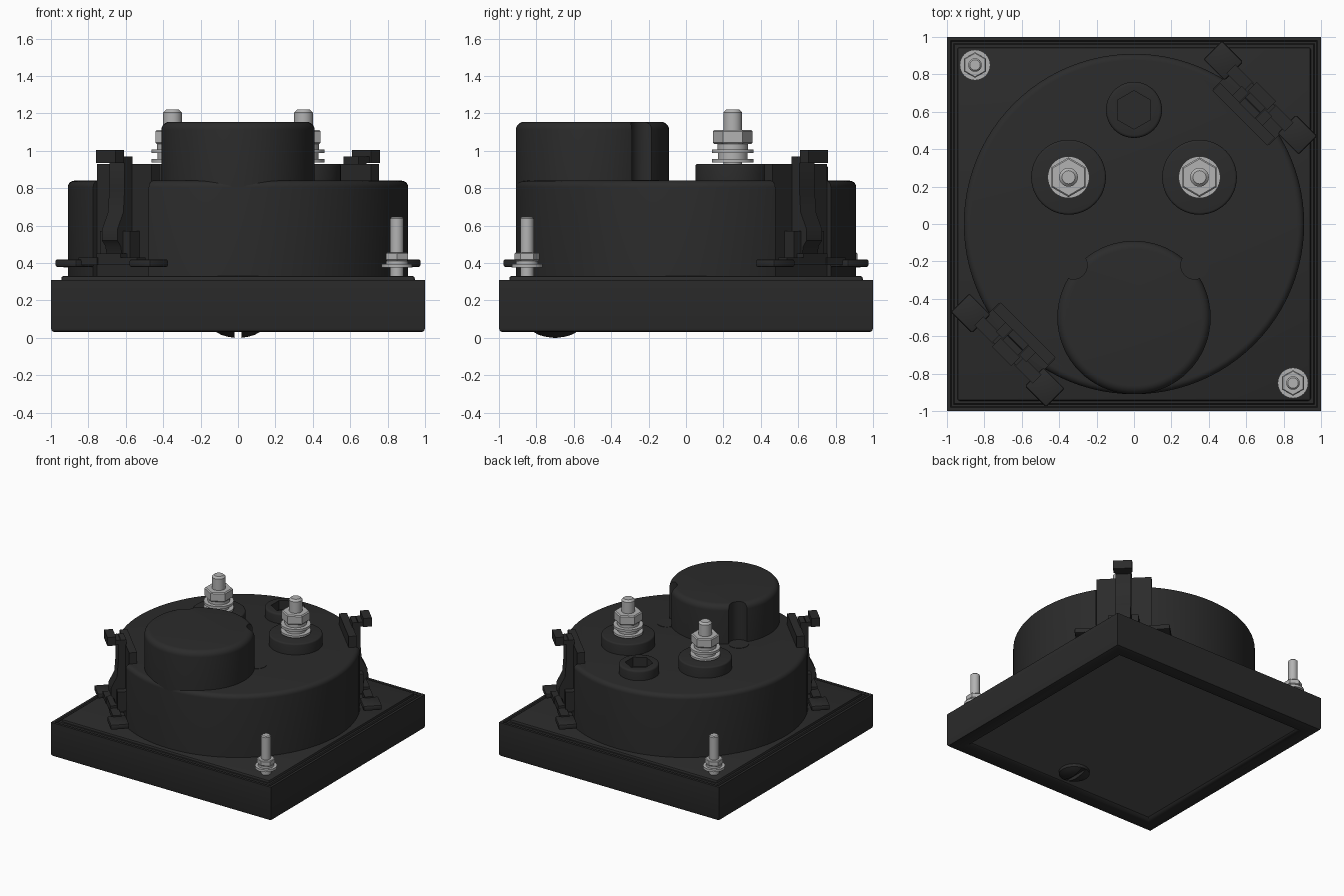
import bpy, bmesh, math
from mathutils import Matrix

if "Cube" in bpy.data.objects:
    bpy.data.objects.remove(bpy.data.objects["Cube"])


def material(name, v):
    m = bpy.data.materials.new(name)
    m.diffuse_color = (v, v, v, 1)
    m.use_nodes = True
    m.node_tree.nodes["Principled BSDF"].inputs["Base Color"].default_value = m.diffuse_color
    return m


BLACK, GLASS, STEEL = material("black", 0.024), material("pane_grey", 0.085), material("steel", 0.45)


def finish(bm, name, mat, loc=(0, 0, 0), rot=0.0, bevel=0.0, angle=35):
    bmesh.ops.recalc_face_normals(bm, faces=bm.faces)
    me = bpy.data.meshes.new(name)
    bm.to_mesh(me)
    bm.free()
    me.transform(Matrix.Translation(loc) @ Matrix.Rotation(rot, 4, 'Z'))
    ob = bpy.data.objects.new(name, me)
    bpy.context.collection.objects.link(ob)
    me.materials.append(mat)
    bpy.ops.object.select_all(action='DESELECT')
    ob.select_set(True)
    bpy.context.view_layer.objects.active = ob
    if bevel:
        mod = ob.modifiers.new("bevel", 'BEVEL')
        mod.width, mod.segments = bevel, 2
        bpy.ops.object.modifier_apply(modifier=mod.name)
    bpy.ops.object.shade_smooth_by_angle(angle=math.radians(angle))
    return ob


def loft(rings, cap_start=True):
    bm = bmesh.new()
    rows = [[bm.verts.new(p) for p in r] for r in rings]
    n = len(rows[0])
    for a, b in zip(rows, rows[1:]):
        for i in range(n):
            j = (i + 1) % n
            bm.faces.new((a[i], a[j], b[j], b[i]))
    if cap_start:
        bm.faces.new(rows[0])
    bm.faces.new(rows[-1])
    return bm


def lathe(name, profile, x, y, mat=BLACK, segs=48, phase=0.0):
    rings = [[(r * math.cos(2 * math.pi * i / segs + phase), r * math.sin(2 * math.pi * i / segs + phase), z)
              for i in range(segs)] for r, z in profile]
    return finish(loft(rings), name, mat, (x, y, 0))


def round_top(r, z0, z1, f, steps=6):
    """Profile of a cylinder with a filleted top edge."""
    arc = [(r - f + f * math.cos(t * math.pi / 2 / steps), z1 - f + f * math.sin(t * math.pi / 2 / steps))
           for t in range(steps + 1)]
    return [(r, z0)] + arc


def box(name, lo, hi, mat=BLACK, rot=0.0, bevel=0.0):
    x, y = (lo[0], hi[0]), (lo[1], hi[1])
    rings = [[(x[0], y[0], z), (x[1], y[0], z), (x[1], y[1], z), (x[0], y[1], z)] for z in (lo[2], hi[2])]
    return finish(loft(rings), name, mat, rot=rot, bevel=bevel)


def cut(ob, *cutters):
    bpy.context.view_layer.objects.active = ob
    for c in cutters:
        mod = ob.modifiers.new("cut", 'BOOLEAN')
        mod.operation, mod.solver, mod.object = 'DIFFERENCE', 'EXACT', c
        bpy.ops.object.modifier_apply(modifier=mod.name)
        bpy.data.objects.remove(c)
    bpy.ops.object.select_all(action='DESELECT')
    ob.select_set(True)
    bpy.ops.object.shade_smooth_by_angle(angle=math.radians(35))


# Square bezel, stepped back plate and window pane
bezel_rings = [[(sx * h, sy * h, z) for sx, sy in ((-1, -1), (1, -1), (1, 1), (-1, 1))] for h, z in
               ((0.87, 0.07), (0.87, 0.055), (0.885, 0.037), (0.905, 0.03), (0.98, 0.03), (0.994, 0.036), (1, 0.05),
                (1, 0.31), (0.98, 0.31), (0.975, 0.3), (0.965, 0.3), (0.96, 0.31))]
finish(loft(bezel_rings), "bezel", BLACK)
box("back_plate", (-0.945, -0.945, 0.28), (0.945, 0.945, 0.33), bevel=0.012)
box("window_pane", (-0.87, -0.87, 0.054), (0.87, 0.87, 0.068), GLASS)

# Slotted zero adjuster on the window
adjuster = lathe("zero_adjuster", [(0.02, 0), (0.06, 0.007), (0.09, 0.016), (0.115, 0.03), (0.115, 0.065)], 0, -0.7)
cut(adjuster, box("slot_cutter", (-0.018, -0.9, -0.02), (0.018, -0.5, 0.03)))

# Drum housing with a pocket for each clip
CLIP_ROTS = (-math.pi / 4, 3 * math.pi / 4)
drum = lathe("drum", round_top(0.91, 0.32, 0.84, 0.035), 0, 0, segs=96)
cut(drum, *[box("pocket_cutter", (-0.21, 0.81, 0.331), (0.21, 1.1, 1), rot=a) for a in CLIP_ROTS])

# Raised round housing with two scooped grooves
housing = lathe("coil_housing", round_top(0.41, 0.8, 1.155, 0.045), 0, -0.5, segs=72)
cut(housing, *[lathe("groove_cutter", [(0.075, 0.842), (0.075, 1.3)], s * 0.325, -0.22, segs=32) for s in (-1, 1)])
for s in (-1, 1):
    lathe("groove_disc", [(0.075, 0.83), (0.075, 0.843)], s * 0.325, -0.22, segs=32)

# Boss with hexagonal socket
boss = lathe("socket_boss", round_top(0.15, 0.82, 0.92, 0.015, 3), 0, 0.61)
cut(boss, lathe("hex_cutter", [(0.103, 0.845), (0.103, 1)], 0, 0.61, segs=6, phase=math.pi / 6))


def nut(name, r, z0, z1, x, y):
    """Hexagonal nut with corners trimmed at both ends."""
    c = r * 0.08
    lathe(name, [(r - c, z0), (r, z0 + c), (r, z1 - c), (r - c, z1)], x, y, STEEL, 6, math.pi / 6)


# Terminal posts: boss, washers, nut and stud
for s in (-1, 1):
    x, y = s * 0.35, 0.25
    lathe("terminal_boss", round_top(0.2, 0.82, 0.93, 0.012, 3), x, y)
    lathe("terminal_stud", [(0.05, 0.9), (0.05, 1.205), (0.035, 1.22)], x, y, STEEL, 32)
    for r, z0, z1 in ((0.112, 0.938, 0.955), (0.08, 0.955, 0.988), (0.112, 0.988, 1.008), (0.082, 1.008, 1.035)):
        lathe("terminal_washer", [(r, z0), (r, z1)], x, y, STEEL, 40)
    nut("terminal_nut", 0.106, 1.035, 1.112, x, y)

# Mounting studs on two corners
for s in (-1, 1):
    x, y = s * 0.85, -s * 0.85
    lathe("mounting_stud", [(0.036, 0.31), (0.036, 0.637), (0.028, 0.645)], x, y, STEEL, 24)
    lathe("mounting_washer", [(0.082, 0.375), (0.082, 0.395)], x, y, STEEL, 32)
    lathe("mounting_lock_washer", [(0.06, 0.395), (0.06, 0.412)], x, y, STEEL, 32)
    nut("mounting_nut", 0.068, 0.412, 0.455, x, y)

# Diagonal spring clips: backing plate, hooked strap, arms and pads
STRAP = [(0.855, 0.42), (0.93, 0.42), (0.945, 0.49), (0.97, 0.52), (0.97, 0.58), (0.925, 0.67),
         (0.915, 0.8), (0.915, 0.94), (0.895, 0.97), (0.855, 0.97)]
for a in CLIP_ROTS:
    box("clip_plate", (-0.207, 0.8, 0.33), (0.207, 0.86, 0.93), rot=a)
    strap = loft([[(u, r, z) for r, z in STRAP] for u in (-0.058, 0.058)])
    finish(strap, "clip_strap", BLACK, rot=a)
    box("clip_hook_neck", (-0.058, 0.9, 0.935), (0.058, 0.95, 0.97), rot=a)
    box("clip_hook", (-0.072, 0.935, 0.935), (0.072, 1.0, 1.005), rot=a)
    box("clip_base", (-0.09, 0.85, 0.39), (0.09, 0.98, 0.45), rot=a)
    for s in (-1, 1):
        def side(name, u0, u1, r0, r1, z0, z1, bevel=0.0):
            box(name, (min(s * u0, s * u1), r0, z0), (max(s * u0, s * u1), r1, z1), rot=a, bevel=bevel)
        side("clip_cheek", 0.062, 0.115, 0.85, 0.93, 0.41, 0.57)
        side("clip_arm", 0.08, 0.22, 0.92, 0.985, 0.39, 0.43)
        side("clip_pad", 0.2, 0.36, 0.885, 1.025, 0.378, 0.42, 0.01)
